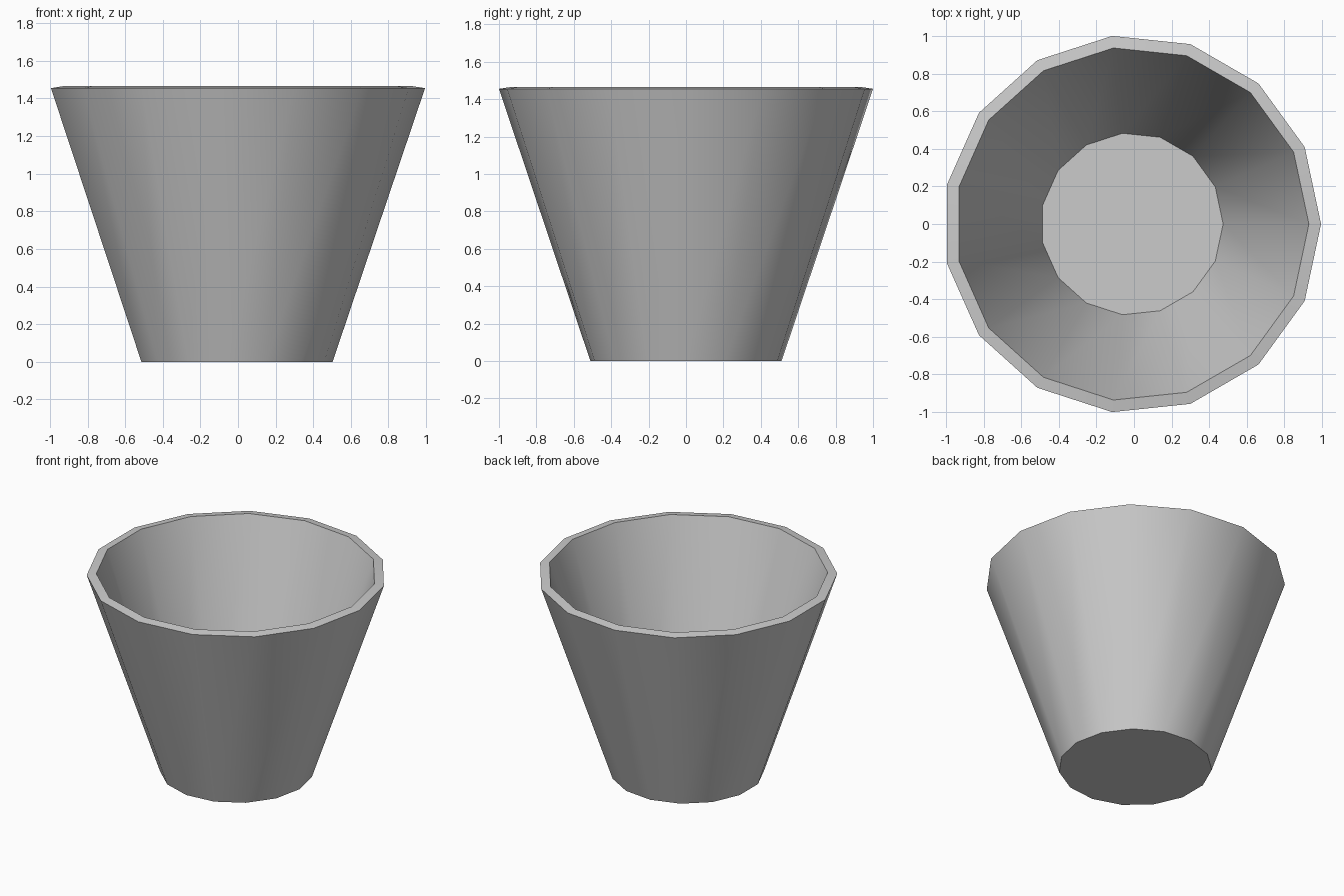
import bpy, bmesh
from math import cos, sin, tau, radians

if "Cube" in bpy.data.objects:
    bpy.data.objects.remove(bpy.data.objects["Cube"])

SIDES = 15
SHIFT_X = -0.011  # an odd polygon is not symmetric about its own centre in x

# wall cross-section (radius, height): outer base, outer rim, inner rim, floor
PROFILE = [(0.514, 0.0), (1.0055, 1.455), (0.941, 1.465), (0.485, 0.06)]

bm = bmesh.new()
rings = [[bm.verts.new((r * cos(tau * i / SIDES) + SHIFT_X,
                        r * sin(tau * i / SIDES), z)) for i in range(SIDES)]
         for r, z in PROFILE]

# outer wall, rim and inner wall
for a, b in zip(rings, rings[1:]):
    for i in range(SIDES):
        j = (i + 1) % SIDES
        bm.faces.new((a[i], a[j], b[j], b[i]))

# underside and inside floor
bm.faces.new(rings[0][::-1])
bm.faces.new(rings[-1])

mesh = bpy.data.meshes.new("bucket")
bm.to_mesh(mesh)
bm.free()
bucket = bpy.data.objects.new("bucket", mesh)
bpy.context.collection.objects.link(bucket)
bpy.context.view_layer.objects.active = bucket
bucket.select_set(True)
bpy.ops.object.shade_smooth_by_angle(angle=radians(30))
